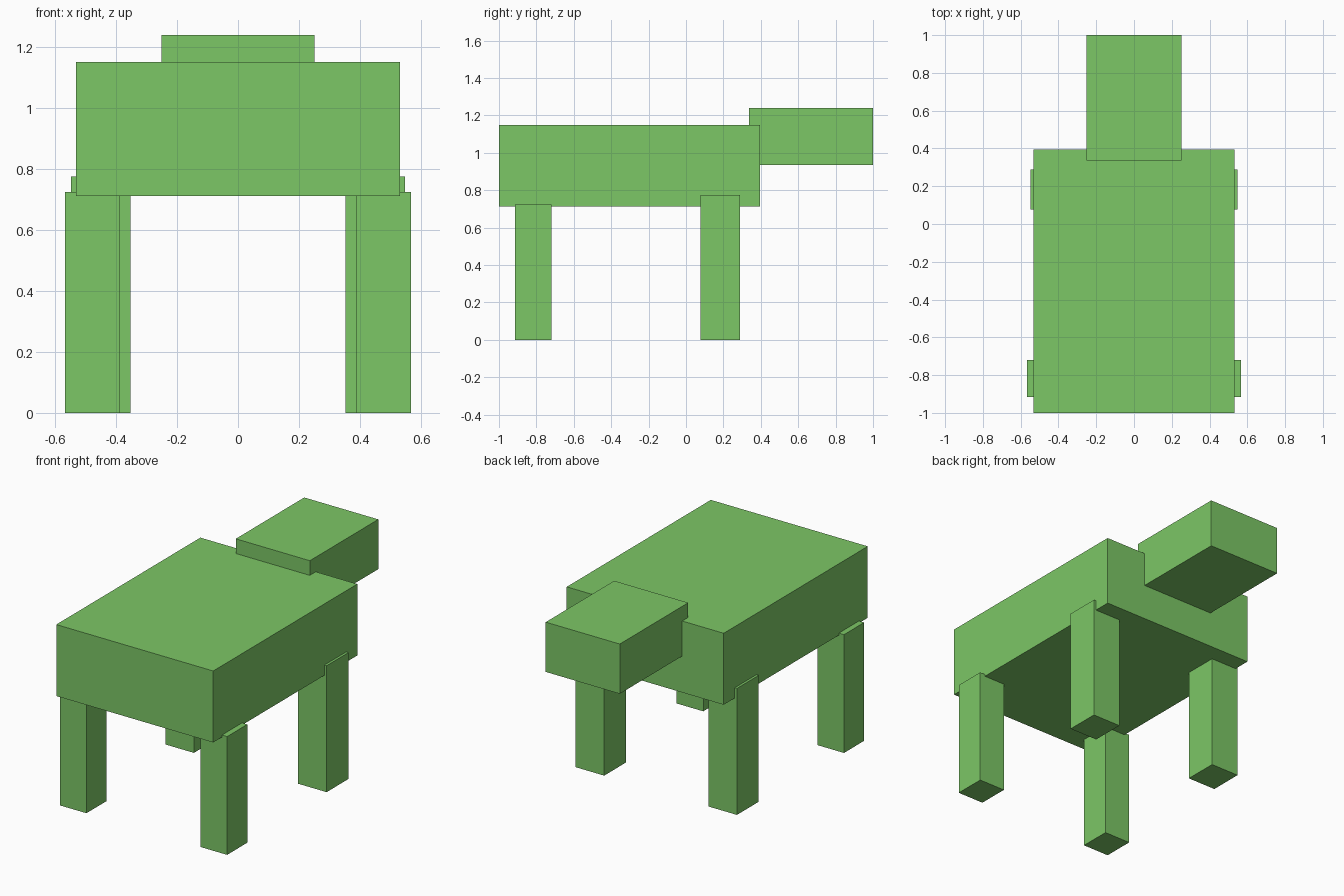
import bpy
import bmesh
from mathutils import Matrix, Vector

old = bpy.data.objects.get("Cube")
if old:
    bpy.data.objects.remove(old, do_unlink=True)

# Single flat colour
green = bpy.data.materials.new("leaf_green")
green.use_nodes = True
colour = (0.202, 0.571, 0.133, 1)
green.diffuse_color = colour
green.node_tree.nodes["Principled BSDF"].inputs["Base Color"].default_value = colour


def box(name, x, y, z):
    """Box spanning the given (low, high) range on each axis."""
    size = [b - a for a, b in (x, y, z)]
    centre = Vector([(a + b) / 2 for a, b in (x, y, z)])
    bm = bmesh.new()
    bmesh.ops.create_cube(bm, size=1, matrix=Matrix.Diagonal((*size, 1)))
    mesh = bpy.data.meshes.new(name)
    bm.to_mesh(mesh)
    bm.free()
    mesh.materials.append(green)
    obj = bpy.data.objects.new(name, mesh)
    obj.location = centre
    bpy.context.collection.objects.link(obj)
    return obj


# Body and the head block that overlaps its far end
box("body", (-0.532, 0.532), (-1, 0.395), (0.712, 1.15))
box("head", (-0.251, 0.251), (0.337, 1), (0.935, 1.24))

# Two pairs of legs, mirrored across x
for side, s in (("left", 1), ("right", -1)):
    for end, inner, outer, y, top in (
        ("front", 0.387, 0.567, (-0.915, -0.72), 0.725),
        ("back", 0.353, 0.547, (0.077, 0.288), 0.775),
    ):
        box(f"{end}_{side}_leg", sorted((s * inner, s * outer)), y, (0, top))
